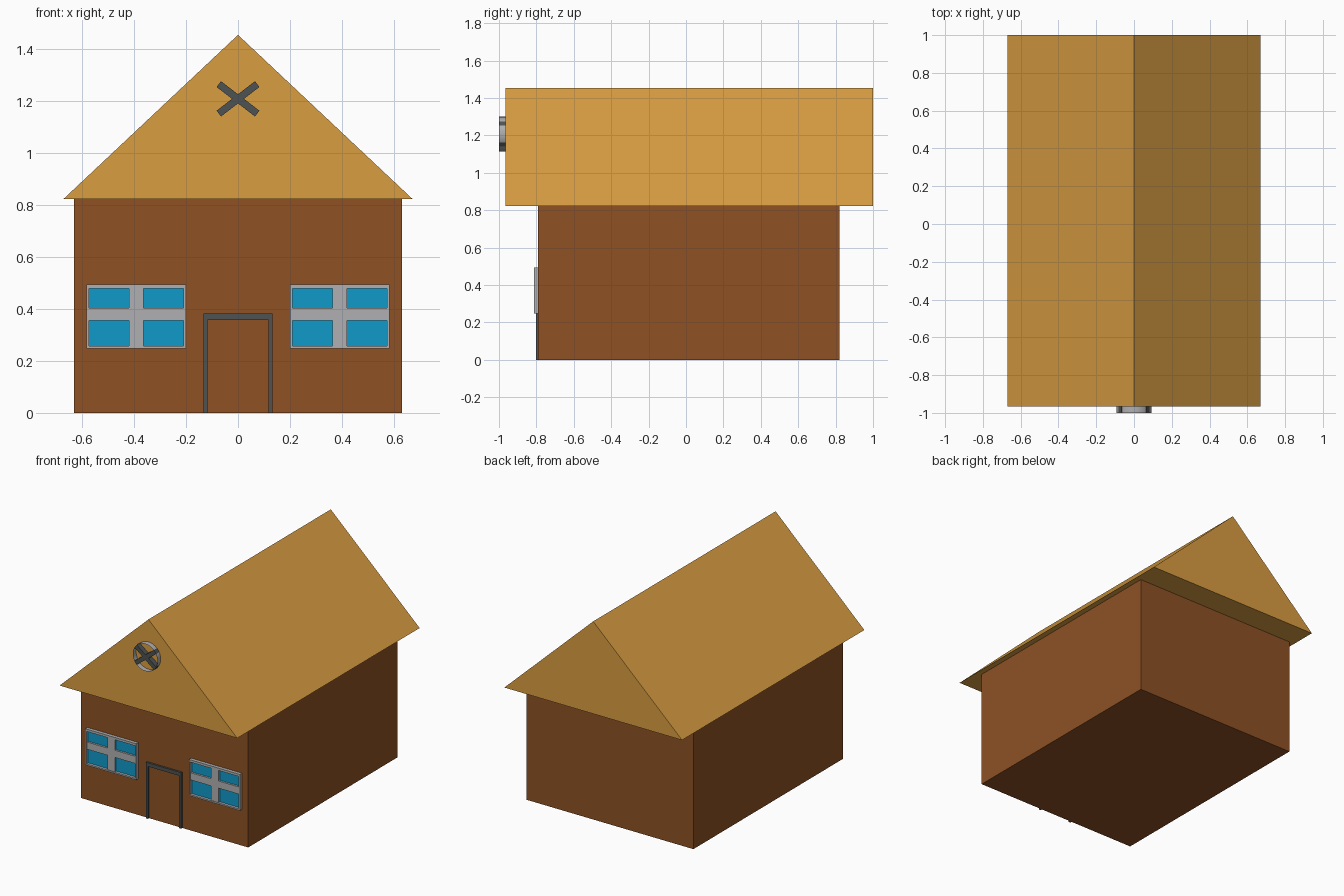
import bpy, bmesh, math
from mathutils import Matrix

if "Cube" in bpy.data.objects:
    bpy.data.objects.remove(bpy.data.objects["Cube"])


def material(name, r, g, b):
    lin = lambda c: ((c / 255 + 0.055) / 1.055) ** 2.4 if c > 10 else c / 255 / 12.92
    m = bpy.data.materials.new(name)
    m.diffuse_color = (lin(r), lin(g), lin(b), 1)
    m.use_nodes = True
    m.node_tree.nodes["Principled BSDF"].inputs["Base Color"].default_value = m.diffuse_color
    return m


BROWN = material("wall brown", 142, 81, 36)
STRAW = material("roof straw", 217, 157, 65)
BLUE = material("glass blue", 16, 154, 202)
GREY = material("frame grey", 176, 176, 178)
DARK = material("trim dark", 78, 82, 82)


def finish(name, bm, mat):
    bmesh.ops.recalc_face_normals(bm, faces=bm.faces)
    mesh = bpy.data.meshes.new(name)
    bm.to_mesh(mesh)
    bm.free()
    mesh.materials.append(mat)
    obj = bpy.data.objects.new(name, mesh)
    bpy.context.collection.objects.link(obj)
    return obj


def boxes(name, mat, *bounds):
    """One object made of boxes given as (x0, x1, y0, y1, z0, z1)."""
    bm = bmesh.new()
    for x0, x1, y0, y1, z0, z1 in bounds:
        mtx = (Matrix.Translation(((x0 + x1) / 2, (y0 + y1) / 2, (z0 + z1) / 2))
               @ Matrix.Diagonal((x1 - x0, y1 - y0, z1 - z0, 1)))
        bmesh.ops.create_cube(bm, size=1, matrix=mtx)
    return finish(name, bm, mat)


WALL_Y = -0.79

# House body
boxes("walls", BROWN, (-0.63, 0.63, WALL_Y, 0.82, 0, 0.823))

# Gabled roof: triangle pushed along y
bm = bmesh.new()
tri = bm.faces.new([bm.verts.new((x, -0.965, z))
                    for x, z in ((-0.67, 0.823), (0.67, 0.823), (0, 1.453))])
ext = bmesh.ops.extrude_face_region(bm, geom=[tri], use_keep_orig=True)
bmesh.ops.translate(bm, vec=(0, 1.965, 0),
                    verts=[v for v in ext["geom"] if isinstance(v, bmesh.types.BMVert)])
finish("roof", bm, STRAW)

# Two windows: outer frame, cross bars, recessed glass
for side, cx in (("left", -0.391), ("right", 0.391)):
    x0, x1, z0, z1, b = cx - 0.192, cx + 0.192, 0.247, 0.494, 0.01
    f = (-0.813, WALL_Y + 0.005)
    boxes(side + "_window_frame", GREY,
          (x0, x0 + b, *f, z0, z1), (x1 - b, x1, *f, z0, z1),
          (x0 + b, x1 - b, *f, z0, z0 + b), (x0 + b, x1 - b, *f, z1 - 0.016, z1))
    m = (-0.809, WALL_Y + 0.005)
    boxes(side + "_window_bars", GREY,
          (cx - 0.028, cx + 0.028, *m, z0 + b, z1 - 0.016),
          (x0 + b, x1 - b, -0.8085, m[1], 0.355, 0.404))
    boxes(side + "_window_glass", BLUE,
          (x0 + b / 2, x1 - b / 2, -0.795, WALL_Y + 0.004, z0 + b / 2, z1 - b / 2))

# Door surround
d = (-0.803, WALL_Y + 0.005)
boxes("door_frame", DARK,
      (-0.133, -0.117, *d, 0, 0.357), (0.117, 0.133, *d, 0, 0.357),
      (-0.133, 0.133, *d, 0.357, 0.382))

# Round gable vent: thin open ring with a crossed pair of bars
CZ = 1.207
bm = bmesh.new()
bmesh.ops.create_cone(bm, cap_ends=False, segments=32, radius1=0.093, radius2=0.093, depth=0.035,
                      matrix=Matrix.Translation((0, -0.9825, CZ)) @ Matrix.Rotation(math.pi / 2, 4, 'X'))
ring = finish("vent_ring", bm, GREY)
for p in ring.data.polygons:
    p.use_smooth = True

bm = bmesh.new()
for i, a in enumerate((37.5, -37.5)):
    bmesh.ops.create_cube(bm, size=1, matrix=Matrix.Translation((0, -0.981 - i * 0.001, CZ))
                          @ Matrix.Rotation(math.radians(a), 4, 'Y')
                          @ Matrix.Diagonal((0.186, 0.034, 0.028, 1)))
finish("vent_cross", bm, DARK)
